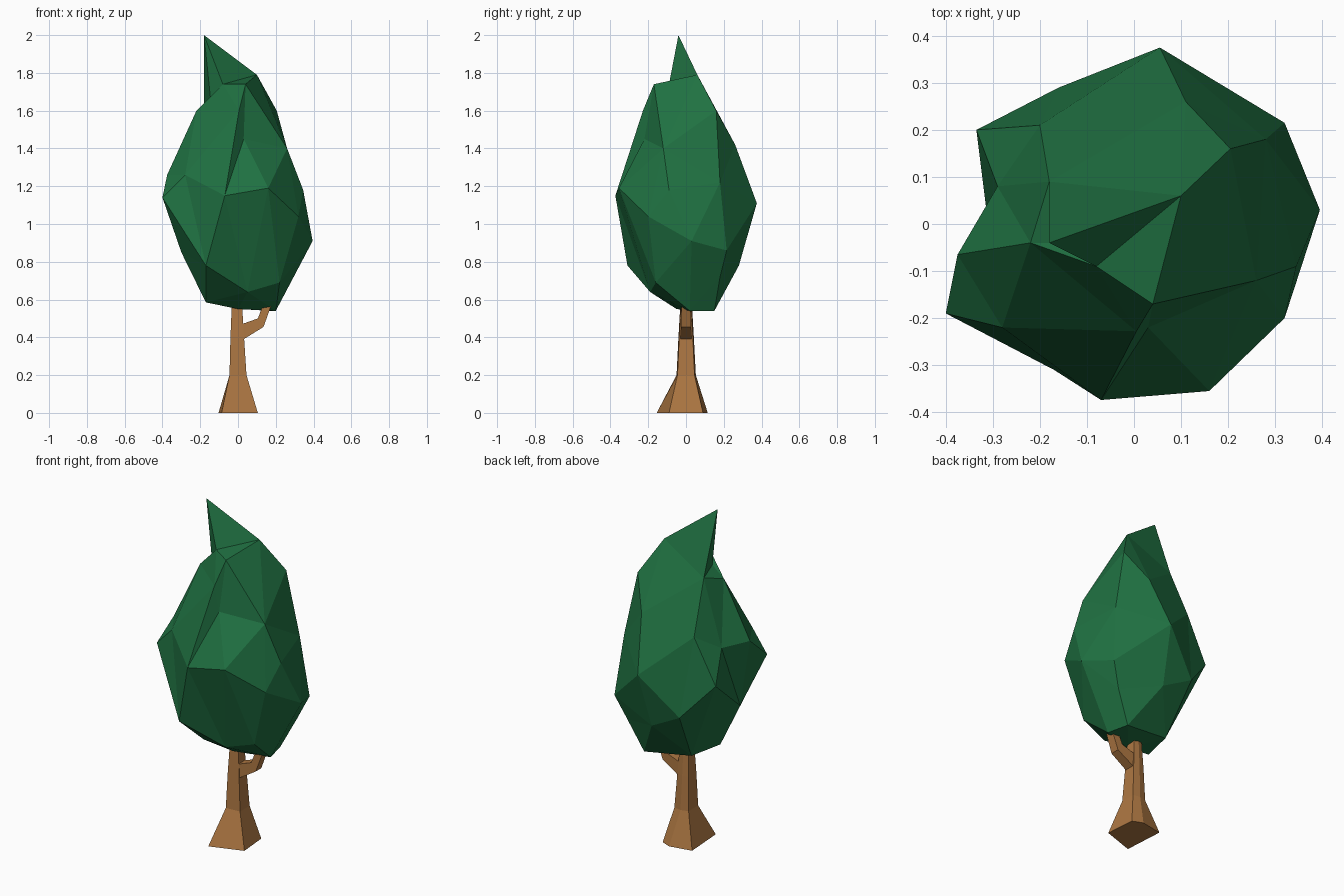
import bpy, bmesh
from mathutils import Vector


def material(name, color):
    m = bpy.data.materials.new(name)
    m.diffuse_color = (*color, 1)
    return m


green = material("leaf green", (0.014, 0.165, 0.054))
brown = material("bark brown", (0.42, 0.185, 0.055))


def finish(name, bm, mat):
    bmesh.ops.recalc_face_normals(bm, faces=bm.faces)
    me = bpy.data.meshes.new(name)
    bm.to_mesh(me)
    bm.free()
    me.materials.append(mat)
    ob = bpy.data.objects.new(name, me)
    bpy.context.collection.objects.link(ob)
    return ob


def wrap(name, points, centre, mat):
    """Faceted lump: wrap the points as if on a ball, then restore
    their true places, so that dents between them survive."""
    bm = bmesh.new()
    true = {}
    for p in points:
        d = Vector(p) - Vector(centre)
        d.z *= 0.55
        true[bm.verts.new(d.normalized())] = Vector(p)
    bmesh.ops.convex_hull(bm, input=bm.verts)
    for v in list(bm.verts):
        if v.link_faces:
            v.co = true[v]
        else:
            bm.verts.remove(v)
    # swap edges where the other diagonal lies further out, if the dent is shallow
    return finish(name, bm, mat)


def loft(name, rings, mat):
    """Skin a list of equal-sized point rings and cap the ends."""
    bm = bmesh.new()
    loops = [[bm.verts.new(p) for p in r] for r in rings]
    for a, b in zip(loops, loops[1:]):
        n = len(a)
        for i in range(n):
            j = (i + 1) % n
            bm.faces.new((a[i], a[j], b[j], b[i]))
    bm.faces.new(loops[0][::-1])
    bm.faces.new(loops[-1])
    return finish(name, bm, mat)


# Trunk: five-sided, flared foot, narrowing upward
foot = [(-0.087, -0.155), (0.105, -0.09), (0.09, 0.09), (0.03, 0.115), (-0.103, 0.09)]
neck = [(-0.045, -0.05), (0.045, -0.045), (0.045, 0.045), (0.0, 0.052), (-0.045, 0.04)]
rings = [[(x, y, 0) for x, y in foot]]
for z, s, dx in ((0.2, 1, 0), (0.4, 0.8, -0.004), (0.62, 0.55, -0.006)):
    rings.append([(x * s + dx, y * s, z) for x, y in neck])
loft("trunk", rings, brown)

# Side branch: square section bending up into the leaves
path = [((0.0, 0.37), (0.0, 0.47), 0.03), ((0.03, 0.39), (0.035, 0.475), 0.03),
        ((0.135, 0.455), (0.105, 0.5), 0.027), ((0.18, 0.58), (0.14, 0.59), 0.024)]
loft("branch", [[(lo[0], -w, lo[1]), (lo[0], w, lo[1]), (hi[0], w, hi[1]), (hi[0], -w, hi[1])]
                for lo, hi, w in path], brown)

# Crown: one faceted lump with an off-centre peak sloping down at the back
wrap("crown", [
    # underside
    (-0.17, -0.08, 0.585), (0.0, -0.05, 0.55), (0.20, 0.02, 0.54), (0.17, 0.15, 0.54),
    (-0.12, 0.12, 0.58), (0.05, -0.19, 0.64), (0.22, -0.16, 0.69),
    # lower band
    (-0.17, -0.31, 0.78), (-0.30, -0.08, 0.85), (-0.16, 0.29, 0.88), (0.03, 0.28, 0.78),
    (0.26, 0.18, 0.72), (0.32, 0.215, 0.86), (0.395, 0.03, 0.91),
    # widest band
    (-0.40, -0.19, 1.14), (-0.07, -0.374, 1.15), (0.16, -0.355, 1.19), (0.32, -0.20, 1.04),
    (0.345, -0.09, 1.18), (0.055, 0.375, 1.11), (-0.335, 0.20, 1.08),
    # upper band
    (-0.375, -0.065, 1.26), (-0.28, -0.22, 1.26), (-0.29, 0.08, 1.25), (-0.20, 0.21, 1.34),
    (0.26, -0.12, 1.40), (0.11, 0.26, 1.42), (0.28, 0.18, 1.22), (0.03, -0.22, 1.45),
    # shoulder
    (-0.22, -0.04, 1.60), (0.005, -0.228, 1.60), (0.205, 0.16, 1.60), (0.04, -0.17, 1.74),
    (-0.08, -0.09, 1.74), (0.10, 0.06, 1.79), (-0.18, 0.09, 1.64), (-0.145, -0.04, 1.66),
    # peak
    (-0.18, -0.04, 2.0)], (0, 0, 1.15), green)
